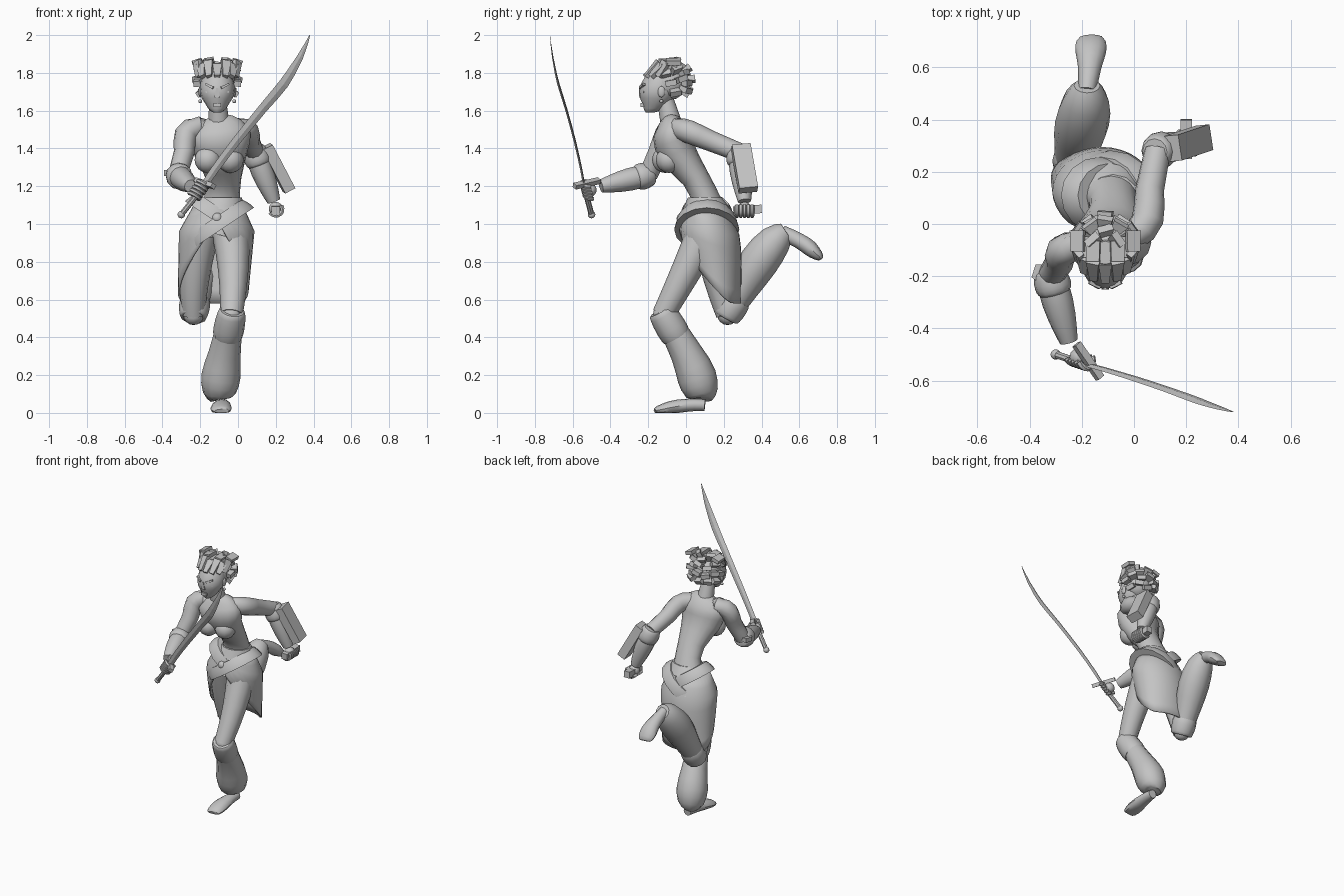
import bpy, bmesh, math
from mathutils import Vector

default_cube = bpy.data.objects.get("Cube")
if default_cube:
    bpy.data.objects.remove(default_cube)

grey = bpy.data.materials.new("plain_grey")
grey.use_nodes = True
grey.diffuse_color = [0.55] * 3 + [1]
grey.node_tree.nodes["Principled BSDF"].inputs["Base Color"].default_value = grey.diffuse_color
RIGHTWARD, FORWARD, UP = Vector((1, 0, 0)), Vector((0, -1, 0)), Vector((0, 0, 1))


def finish(name, bm, smooth_angle=40):
    bmesh.ops.recalc_face_normals(bm, faces=bm.faces[:])
    mesh = bpy.data.meshes.new(name)
    bm.to_mesh(mesh)
    bm.free()
    mesh.materials.append(grey)
    part = bpy.data.objects.new(name, mesh)
    bpy.context.collection.objects.link(part)
    bpy.ops.object.select_all(action="DESELECT")
    part.select_set(True)
    bpy.context.view_layer.objects.active = part
    if smooth_angle:
        bpy.ops.object.shade_smooth_by_angle(angle=math.radians(smooth_angle))
    return part


def smooth_path(points, steps=3):
    """Pass a soft curve through points made of position and radius."""
    points = [Vector(p) for p in points]
    padded = [points[0], *points, points[-1]]
    path = []
    for before, start, end, after in zip(padded, padded[1:], padded[2:], padded[3:]):
        for step in range(steps):
            t = step / steps
            ease = t * t * (3 - 2 * t)
            leaving = start + (end - before) * t / 2
            arriving = end - (after - start) * (1 - t) / 2
            path.append(leaving.lerp(arriving, ease))
    return path + [points[-1]]


def bridge(bm, first, second):
    for k in range(len(first)):
        bm.faces.new((first[k], first[k - 1], second[k - 1], second[k]))


def tube(name, points, squash=(1, 1), sides=12, across=RIGHTWARD, level=False, smooth_angle=40):
    """Loft ellipses along a soft path; squash runs from the first end to the last."""
    path = smooth_path(points)
    last = len(path) - 1
    bm, rings = bmesh.new(), []
    for i, point in enumerate(path):
        tangent = UP if level else (path[min(i + 1, last)] - path[max(i - 1, 0)]).xyz.normalized()
        depth = tangent.cross(across).normalized()
        width = depth.cross(tangent)
        flatten = squash[0] + (squash[1] - squash[0]) * i / last
        ring = []
        for k in range(sides):
            turn = math.tau * k / sides
            offset = width * math.cos(turn) + depth * math.sin(turn) * flatten
            corner = point.xyz + offset * point.w
            corner.z = max(corner.z, 0)
            ring.append(bm.verts.new(corner))
        rings.append(ring)
    for first, second in zip(rings, rings[1:]):
        bridge(bm, first, second)
    bm.faces.new(rings[0])
    bm.faces.new(rings[-1])
    return finish(name, bm, smooth_angle)


def limb(name, joints, radii, **options):
    return tube(name, [(*joint, radius) for joint, radius in zip(joints, radii)], **options)


def slab(name, start, end, start_width, end_width, thickness, facing):
    """Tapered flat bar between two points."""
    start, end, facing = Vector(start), Vector(end), Vector(facing)
    side = (end - start).cross(facing).normalized() / 2
    normal = side.cross(end - start).normalized() * thickness / 2
    bm, caps = bmesh.new(), []
    for middle, width in ((start, start_width), (end, end_width)):
        edge = side * width
        corners = (-edge - normal, edge - normal, edge + normal, normal - edge)
        caps.append([bm.verts.new(middle + corner) for corner in corners])
        bm.faces.new(caps[-1])
    bridge(bm, *caps)
    return finish(name, bm, smooth_angle=None)


def ball(name, centre, radii):
    bm = bmesh.new()
    bmesh.ops.create_uvsphere(bm, u_segments=12, v_segments=8, radius=1)
    bmesh.ops.scale(bm, vec=radii, verts=bm.verts)
    bmesh.ops.translate(bm, vec=centre, verts=bm.verts)
    return finish(name, bm)


# Torso, neck and bust
collar = Vector((-.1, -.07, 1.5))
tube("torso", [(-.12, .13, .95, .16), (-.08, .09, 1.17, .09), (-.09, -.04, 1.37, .14),
               (*collar, .15), (-.11, -.08, 1.57, .05)], squash=(.9, .5), sides=16)
limb("neck", [collar, (-.11, -.12, 1.7)], [.06, .04])
for side in (-1, 1):
    ball("bust", collar + Vector((side * .06, -.03 + side * .01, -.16)), [.07] * 3)
tube("bodice_hem", [(-.1, .11, 1.08, .14), (-.08, .1, 1.14, .1)], squash=(.9, .9), level=True)

# Head and face
tube("head", [(-.11, -.19, 1.59, .02), (-.11, -.16, 1.64, .065), (-.11, -.14, 1.74, .09),
              (-.11, -.11, 1.85, .04)], squash=(1.1, 1.1), sides=16, level=True)
face = Vector((-.11, -.24, 1.7))
slab("nose", face + UP * .02, face - UP * .03, .01, .03, .02, FORWARD)
mouth = face - UP * .07 - FORWARD * .01
slab("lips", mouth - RIGHTWARD * .02, mouth + RIGHTWARD * .02, .02, .02, .02, FORWARD)
for side in (-RIGHTWARD, RIGHTWARD):
    inner, outer = face + side * .02, face + side * .06 - FORWARD * .02
    slab("eye", inner - FORWARD * .01, outer, .015, .01, .01, FORWARD)
    slab("brow", inner + UP * .02, outer + UP * .04, .015, .01, .02, FORWARD)
    ear = face + side * .09 - FORWARD * .11
    ball("ear", ear, (.01, .02, .03))
    ball("earring", ear - UP * .05, [.01] * 3)

# Hair: cap, blocky locks fanning backwards and slabs swept off the forehead
scalp = Vector((-.11, -.09, 1.75))
ball("hair_cap", scalp, [.095] * 3)
for tier, count in enumerate((5, 7, 7, 5)):
    for k in range(count):
        across = 2 * k / (count - 1) - 1
        turn = across * math.radians(70 + 15 * tier)
        rise = math.radians(28 * tier - 30 + 10 * (k % 2))
        outward = Vector((math.sin(turn), math.cos(turn), math.tan(rise))).normalized()
        slab("hair_lock", scalp + outward * .06, scalp + outward * (.125 + .015 * (k % 2)),
             .035, .06, .03, UP + RIGHTWARD * (k % 3 - 1) / 4 + FORWARD / 5)
for k in range(-3, 4):
    turn = math.radians(25 * k)
    outward = RIGHTWARD * math.sin(turn) + FORWARD * math.cos(turn)
    hairline = scalp + outward * .1 + FORWARD * .03 + UP * .03
    crest = scalp + outward * .06 + RIGHTWARD * math.sin(turn) * .05 + UP * (.09 + .02 * (k % 2))
    slab("swept_lock", hairline, crest, .03, .05, .025, outward + UP)
    slab("swept_lock_end", crest, crest - FORWARD * .08, .05, .055, .025, UP + outward / 3)

# Arms and flared bracers
arms = {
    "right": [(-.25, -.09, 1.5), (-.32, -.2, 1.26), (-.25, -.45, 1.2)],
    "left": [(.03, -.02, 1.5), (.09, .28, 1.38), (.19, .31, 1.12)],
}
for label, joints in arms.items():
    shoulder, elbow, wrist = map(Vector, joints)
    limb(label + "_upper_arm", [collar, shoulder, shoulder.lerp(elbow, .5), elbow], [.04, .06, .055, .05])
    limb(label + "_bracer", [elbow, elbow.lerp(wrist, .4), wrist], [.05, .06, .035])
    limb(label + "_elbow_cuff", [elbow.lerp(wrist, t) for t in (-.1, 0, .2, .25)], [.05, .065, .068, .05])
slab("elbow_fin", (-.32, -.2, 1.27), (-.385, -.18, 1.27), .1, .05, .03, UP)

# Arm box and held bar
slab("arm_box", (.15, .29, 1.41), (.27, .33, 1.18), .1, .1, .06, (.9, .1, .4))
slab("held_bar", (.2, .25, 1.07), (.2, .4, 1.08), .045, .045, .045, UP)


# Fists with fingers curled round what they hold
def fist(label, centre, grip, outward):
    centre, grip, outward = Vector(centre), Vector(grip).normalized(), Vector(outward).normalized()
    around = grip.cross(outward)
    ball(label + "_palm", centre, [.037] * 3)
    for k in range(5):
        knuckle = centre + grip * (k - 2) * .02
        curl = [math.pi * bend / 4 for bend in range(5)]
        path = [knuckle + (around * math.cos(a) + outward * math.sin(a)) * .035 for a in curl]
        limb(label + "_finger", path, [.012] * 5, sides=6, across=grip)


fist("right_hand", (-.21, -.51, 1.18), (.6, -.2, .8), (.4, -.9, 0))
fist("left_hand", (.2, .31, 1.08), -FORWARD, (.5, 0, -.8))

# Curved sword
pommel, hilt = Vector((-.3, -.5, 1.05)), Vector((-.18, -.54, 1.2))
tube("sword_blade", [(*hilt, .02), (-.07, -.57, 1.36, .022), (.13, -.635, 1.61, .025),
                     (.28, -.69, 1.8, .024), (.38, -.72, 2, .002)],
     squash=(.3, .2), sides=4, across=(.8, .2, -.5), smooth_angle=None)
limb("sword_grip", [pommel, hilt], [.015, .015], sides=8)
ball("sword_pommel", pommel, [.02] * 3)
slab("sword_guard", (-.22, -.46, 1.23), (-.13, -.59, 1.2), .03, .03, .025, (.6, 0, .8))

# Legs: hip, mid thigh and knee, then the baggy wrap down to the ankle
legs = {
    "left": [(-.04, .1, .95), (-.025, 0, .75), (-.035, -.12, .52),
             (-.07, 0, .32), (-.095, .07, .15), (-.095, .09, .07)],
    "right": [(-.2, .13, .95), (-.23, .17, .72), (-.235, .22, .52),
              (-.22, .3, .66), (-.19, .43, .86), (-.18, .53, .96)],
}
for label, joints in legs.items():
    hip, thigh, knee, shin, calf, ankle = map(Vector, joints)
    limb(label + "_thigh", [hip, thigh, knee], [.1, .08, .06])
    ball(label + "_kneecap", knee, [.055] * 3)
    limb(label + "_knee_cuff", [knee.lerp(shin, t) for t in (-.1, 0, .5, .55)], [.06, .075, .08, .065])
    limb(label + "_leg_wrap", [knee, shin, calf, ankle], [.06, .085, .1, .05])
tube("left_foot", [(-.08, .1, .04, .03), (-.085, 0, .04, .045), (-.09, -.12, .02, .055),
                   (-.09, -.165, .01, .035)], squash=(1, .3))
tube("right_foot", [(-.18, .51, .95, .035), (-.17, .6, .91, .045), (-.165, .68, .85, .06),
                    (-.165, .715, .815, .04)], squash=(1.2, .3))

# Wrap skirt, open at the front and long at the back
bm, columns, rows, waist = bmesh.new(), 32, 7, 1.09
skirt_grid = []
for i in range(columns + 1):
    turn = math.tau * i / columns - math.pi
    opening = max(0, 1 - abs(turn) / math.radians(130)) ** 1.7
    hem = .58 + .44 * opening
    column = []
    for j in range(rows + 1):
        z = waist + (hem - waist) * j / rows
        height = (z - .58) / (waist - .58)
        width = .185 + .02 * height - .28 * max(0, height - .75)
        depth = width * min(.8, .6 + .4 * height)
        x = -.135 + .03 * height + width * math.sin(turn)
        y = .18 - .08 * height - depth * math.cos(turn)
        column.append(bm.verts.new((x, y, z)))
    skirt_grid.append(column)
for first, second in zip(skirt_grid, skirt_grid[1:]):
    for j in range(rows):
        bm.faces.new((first[j], first[j + 1], second[j + 1], second[j]))
bmesh.ops.remove_doubles(bm, verts=bm.verts[:], dist=.001)
skirt = finish("wrap_skirt", bm, smooth_angle=30)
skirt.modifiers.new("thickness", "SOLIDIFY").thickness = .01

# Tilted sashes round the hips
for z, radius, tilt in ((1.05, .16, .02), (1, .19, -.02)):
    middle = Vector((-.11, .11, z))
    lean = RIGHTWARD * tilt + UP * .03
    limb("hip_sash", [middle - lean, middle, middle + lean], [radius + .02, radius + .01, radius - .01],
         squash=(.82, .82), sides=16)
ball("sash_knot", (-.11, -.02, 1.03), [.03] * 3)
